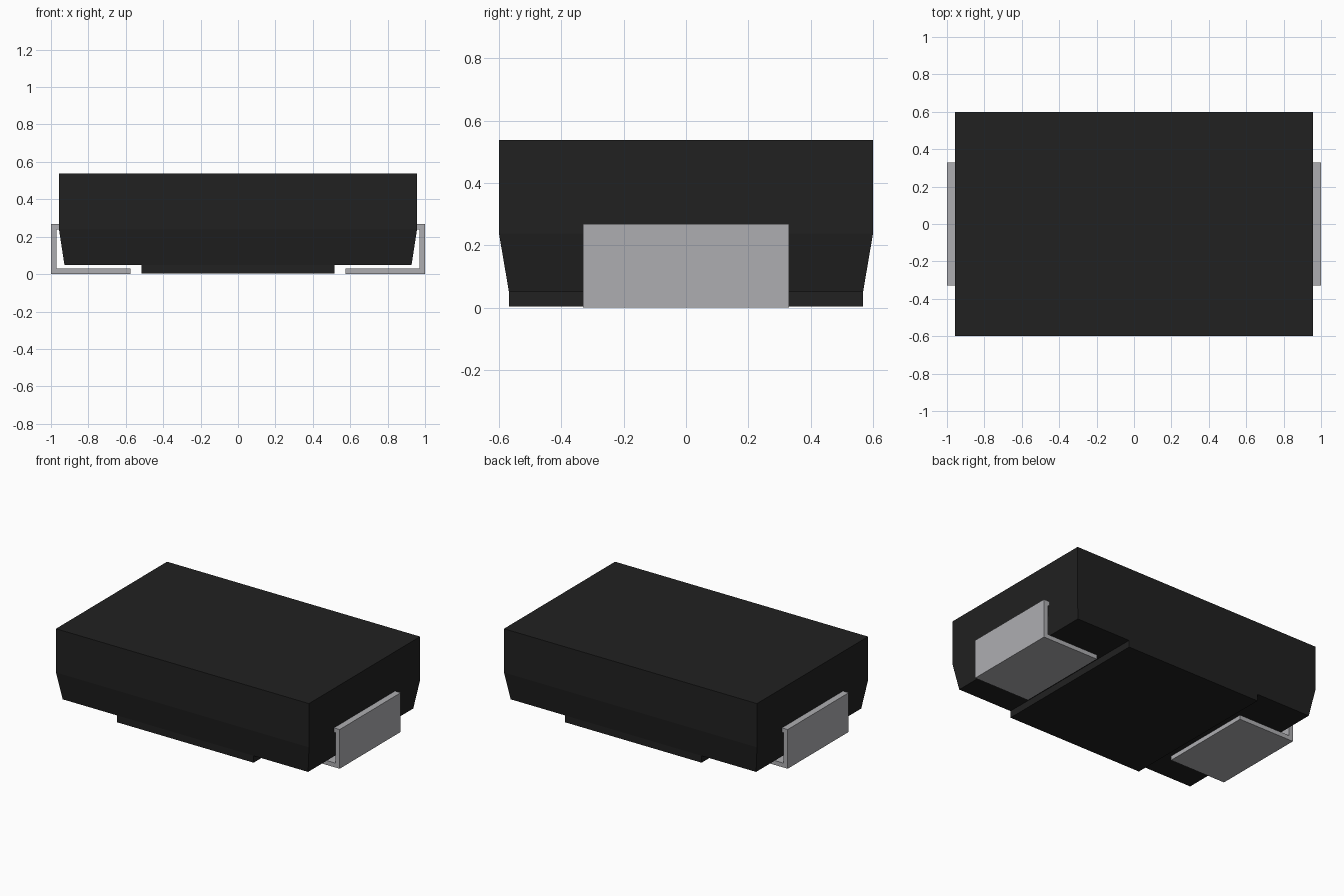
import bpy, bmesh

if "Cube" in bpy.data.objects:
    bpy.data.objects.remove(bpy.data.objects["Cube"])


def material(name, rgb):
    m = bpy.data.materials.new(name)
    m.diffuse_color = (*rgb, 1)
    m.use_nodes = True
    m.node_tree.nodes["Principled BSDF"].inputs["Base Color"].default_value = m.diffuse_color
    return m


BLACK = material("black plastic", (0.015, 0.015, 0.015))
METAL = material("tinned metal", (0.42, 0.42, 0.44))


def finish(bm, name, mat):
    bmesh.ops.recalc_face_normals(bm, faces=bm.faces[:])
    me = bpy.data.meshes.new(name)
    bm.to_mesh(me)
    bm.free()
    me.materials.append(mat)
    ob = bpy.data.objects.new(name, me)
    bpy.context.collection.objects.link(ob)
    return ob


# Moulded body: rectangular sections lofted upward, drafted below the parting line
bm = bmesh.new()
rings = [[bm.verts.new((sx * x, sy * y, z))
          for sx, sy in ((-1, -1), (1, -1), (1, 1), (-1, 1))]
         for x, y, z in ((0.928, 0.568, 0.05), (0.957, 0.6, 0.238), (0.957, 0.6, 0.537))]
for lo, hi in zip(rings, rings[1:]):
    for i in range(4):
        j = (i + 1) % 4
        bm.faces.new((lo[i], lo[j], hi[j], hi[i]))
bm.faces.new(rings[-1])
bm.faces.new(rings[0][::-1])

# Raised pad under the middle of the body
for x in (-0.516, 0.516):
    under = [f for f in bm.faces if all(v.co.z < 0.06 for v in f.verts)]
    geom = under + list({e for f in under for e in f.edges}) \
        + list({v for f in under for v in f.verts})
    bmesh.ops.bisect_plane(bm, geom=geom, plane_co=(x, 0, 0), plane_no=(1, 0, 0))
middle = [f for f in bm.faces if f.calc_center_median().z < 0.06
          and abs(f.calc_center_median().x) < 0.1]
out = bmesh.ops.extrude_face_region(bm, geom=middle)
for v in out["geom"]:
    if isinstance(v, bmesh.types.BMVert):
        v.co.z = 0.003
bmesh.ops.delete(bm, geom=[f for f in middle if f.is_valid and
                           f.calc_center_median().z > 0.04], context='FACES')
finish(bm, "body", BLACK)

# Folded terminals: C-shaped strip profile extruded across the width
PROFILE = [(0.575, 0), (1, 0), (1, 0.268), (0.94, 0.268), (0.94, 0.238),
           (0.97, 0.238), (0.97, 0.03), (0.575, 0.03)]
for side, name in ((-1, "left_terminal"), (1, "right_terminal")):
    bm = bmesh.new()
    ends = [[bm.verts.new((side * x, y, z)) for x, z in PROFILE] for y in (-0.33, 0.33)]
    for ring in ends:
        bm.faces.new(ring)
    n = len(PROFILE)
    for i in range(n):
        j = (i + 1) % n
        bm.faces.new((ends[0][i], ends[0][j], ends[1][j], ends[1][i]))
    finish(bm, name, METAL)
